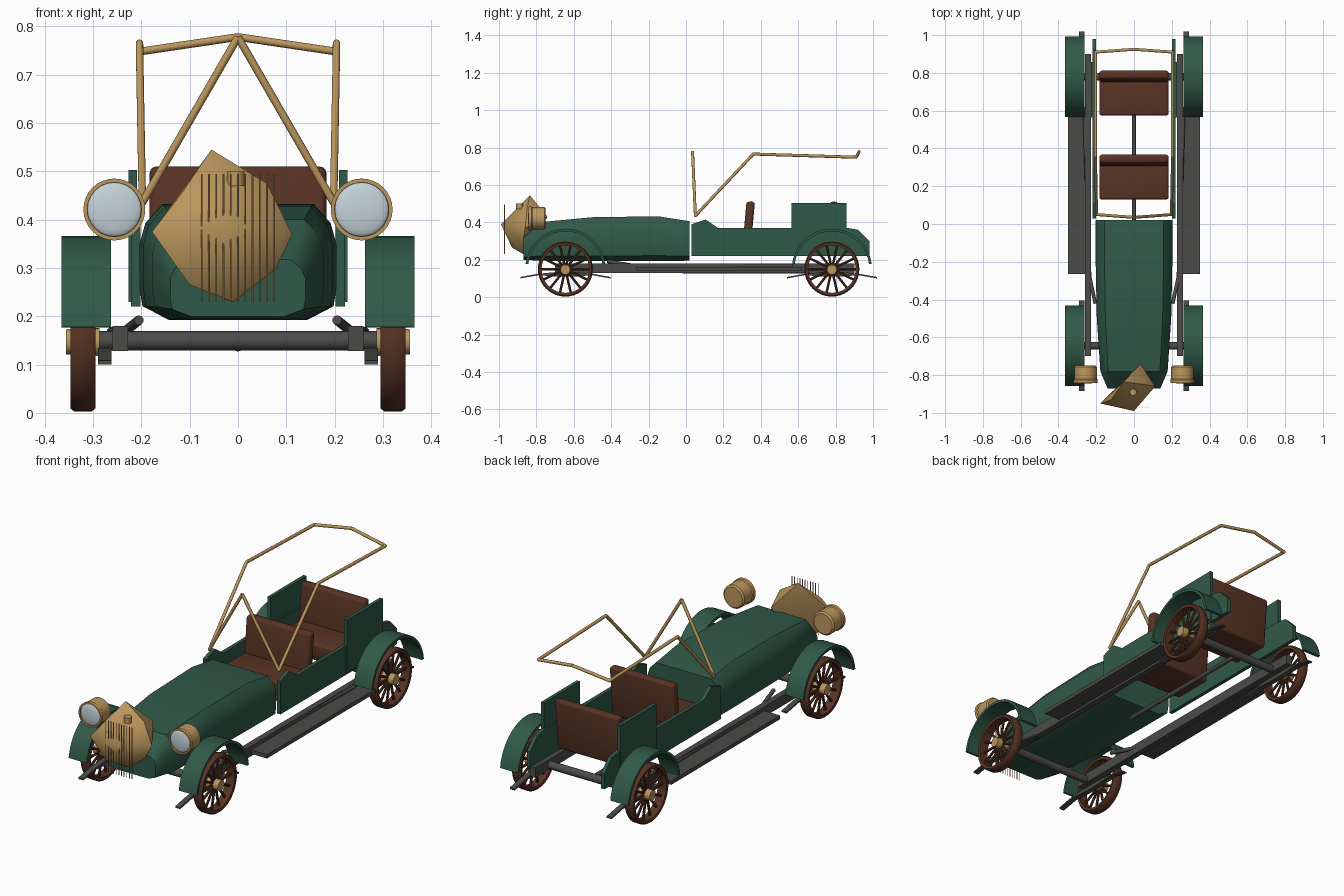
import bpy, bmesh, math
from mathutils import Vector, Matrix

old = bpy.data.objects.get("Cube")
if old:
    bpy.data.objects.remove(old, do_unlink=True)


def material(name, rgb):
    m = bpy.data.materials.new(name)
    m.use_nodes = True
    m.diffuse_color = (*rgb, 1)
    m.node_tree.nodes["Principled BSDF"].inputs["Base Color"].default_value = (*rgb, 1)
    return m


GREEN = material("dark green paint", (0.03, 0.1, 0.065))
BROWN = material("brown leather and wood", (0.1, 0.034, 0.018))
BRASS = material("brass", (0.5, 0.31, 0.11))
GREY = material("grey steel", (0.07, 0.07, 0.067))
GLASS = material("pale lamp glass", (0.55, 0.65, 0.69))


def finish(name, bm, mat, angle=None):
    """Turn a bmesh into a named object with one colour."""
    bmesh.ops.recalc_face_normals(bm, faces=bm.faces)
    me = bpy.data.meshes.new(name)
    bm.to_mesh(me)
    bm.free()
    ob = bpy.data.objects.new(name, me)
    bpy.context.collection.objects.link(ob)
    me.materials.append(mat)
    if angle:
        bpy.ops.object.select_all(action='DESELECT')
        ob.select_set(True)
        bpy.context.view_layer.objects.active = ob
        bpy.ops.object.shade_smooth_by_angle(angle=math.radians(angle))
    return ob


def add_box(bm, lo, hi):
    lo, hi = Vector(lo), Vector(hi)
    mat = Matrix.Translation((lo + hi) / 2) @ Matrix.Diagonal((*(hi - lo), 1))
    return bmesh.ops.create_cube(bm, size=1, matrix=mat)["verts"]


def box(name, lo, hi, mat, bevel=0):
    bm = bmesh.new()
    add_box(bm, lo, hi)
    if bevel:
        bmesh.ops.bevel(bm, geom=bm.edges[:], offset=bevel, segments=3, profile=0.5, affect='EDGES')
    return finish(name, bm, mat, 40 if bevel else None)


def add_rod(bm, a, b, r, sides=10, r2=None):
    a, b = Vector(a), Vector(b)
    rot = (b - a).to_track_quat('Z', 'Y').to_matrix().to_4x4()
    bmesh.ops.create_cone(bm, cap_ends=True, segments=sides, radius1=r, radius2=r2 or r,
                          depth=(b - a).length, matrix=Matrix.Translation((a + b) / 2) @ rot)


def rods(name, paths, r, mat, sides=10):
    """Straight tubes along each path, with ball joints at the bends."""
    bm = bmesh.new()
    for path in paths:
        for a, b in zip(path, path[1:]):
            add_rod(bm, a, b, r, sides)
        for p in path[1:-1]:
            bmesh.ops.create_icosphere(bm, subdivisions=2, radius=r, matrix=Matrix.Translation(p))
    return finish(name, bm, mat, 40)


def loft(bm, rings, closed=False):
    """Skin a list of rings of equal length; cap the ends unless closed."""
    vs = [[bm.verts.new(p) for p in ring] for ring in rings]
    n = len(vs[0])
    for a, b in zip(vs, vs[1:] + (vs[:1] if closed else [])):
        for i in range(n):
            bm.faces.new((a[i], a[(i + 1) % n], b[(i + 1) % n], b[i]))
    if not closed:
        bm.faces.new(vs[0])
        bm.faces.new(vs[-1])


def plate(name, outline, x0, x1, mat):
    bm = bmesh.new()
    loft(bm, [[(x, y, z) for y, z in outline] for x in (x0, x1)])
    return finish(name, bm, mat)


# Hood: one half section scaled along the length
section = [(0.7, 0), (0.97, 0.12), (1, 0.3), (1, 0.64), (0.94, 0.82), (0.77, 0.98)]
section += [(-x, z) for x, z in reversed(section)]
stations = [(-0.87, 0.14, 0.2, 0.32), (-0.78, 0.178, 0.195, 0.405), (-0.5, 0.197, 0.192, 0.432),
            (-0.15, 0.204, 0.192, 0.437), (0.02, 0.204, 0.195, 0.41)]
bm = bmesh.new()
loft(bm, [[(x * w, y, lo + z * (hi - lo)) for x, z in section] for y, w, lo, hi in stations])
finish("hood", bm, GREEN, 35)

# Radiator: tilted brass shell with upright wires
bm = bmesh.new()
for p in [(-0.178, -0.95, 0.375), (0.112, -0.86, 0.37), (0, -0.99, 0.39), (0.035, -0.74, 0.43),
          (-0.055, -0.835, 0.545), (-0.01, -0.87, 0.23), (0.06, -0.85, 0.475),
          (-0.1, -0.93, 0.265), (-0.12, -0.93, 0.45), (0.08, -0.87, 0.3)]:
    bm.verts.new(p)
bmesh.ops.convex_hull(bm, input=bm.verts[:])
finish("radiator_shell", bm, BRASS, 50)
rods("radiator_wires", [[(i * 0.015, -0.97, 0.23), (i * 0.015, -0.97, 0.495)]
                        for i in range(-5, 6)], 0.002, BRASS, 6)
rods("radiator_cap", [[(-0.005, -0.89, 0.47), (-0.005, -0.89, 0.5)]], 0.018, BRASS, 16)

# Seats: cushion and leaning back
for name, y in (("front", 0.13), ("rear", 0.575)):
    box(name + "_seat_cushion", (-0.183, y, 0.25), (0.183, y + 0.215, 0.325), BROWN, 0.012)
    back = box(name + "_seat_back", (-0.183, y + 0.17, 0.25), (0.183, y + 0.215, 0.51), BROWN, 0.014)
    for v in back.data.vertices:
        v.co.y += (v.co.z - 0.25) * 0.09

# Folding top frame
apex, rear_apex = (0, 0.035, 0.778), (0, 0.925, 0.778)
paths = []
for s in (1, -1):
    foot = (s * 0.198, 0.05, 0.435)
    paths.append([apex, foot, (s * 0.204, 0.36, 0.765), (s * 0.203, 0.91, 0.748), rear_apex])
rods("top_frame", paths, 0.008, BRASS)

# Axles and shaft
for name, y in (("front", -0.645), ("rear", 0.78)):
    rods(name + "_axle", [[(-0.3, y, 0.149), (0.3, y, 0.149)]], 0.02, GREY, 16)
rods("drive_shaft", [[(0, -0.02, 0.138), (0, 0.78, 0.138)]], 0.011, GREY)

side_outline = [(0.03, 0.22), (0.03, 0.39), (0.105, 0.415), (0.17, 0.37), (0.86, 0.37),
                (0.92, 0.36), (0.98, 0.3), (0.98, 0.22)]

for side, s in (("left", 1), ("right", -1)):
    # Tub sides and raised rear panels
    plate(side + "_tub_side", side_outline, s * 0.202, s * 0.221, GREEN)
    box(side + "_rear_panel", (s * 0.209, 0.565, 0.23), (s * 0.227, 0.857, 0.503), GREEN)

    # Frame rail, running board and exhaust rod
    box(side + "_frame_rail", (s * 0.228, -0.7, 0.128), (s * 0.26, 0.9, 0.18), GREY)
    box(side + "_running_board", (s * 0.255, -0.265, 0.14), (s * 0.35, 0.62, 0.16), GREY)
    rods(side + "_side_rod", [[(s * 0.262, 0.57, 0.168), (s * 0.235, -0.28, 0.168),
                               (s * 0.205, -0.42, 0.192)]], 0.01, GREY)

    # Headlamp with domed glass
    bm = bmesh.new()
    profile = [(0.052, -0.75), (0.06, -0.757), (0.06, -0.82), (0.064, -0.825),
               (0.064, -0.842), (0.056, -0.842), (0.056, -0.832)]
    loft(bm, [[(s * 0.256 + r * math.cos(t * math.tau / 32), y, 0.421 + r * math.sin(t * math.tau / 32))
               for t in range(32)] for r, y in profile])
    finish(side + "_headlamp", bm, BRASS, 35)
    bm = bmesh.new()
    bmesh.ops.create_uvsphere(bm, u_segments=32, v_segments=12, radius=0.056,
                              matrix=Matrix.Translation((s * 0.256, -0.834, 0.421))
                              @ Matrix.Diagonal((1, 0.2, 1, 1)))
    finish(side + "_lamp_glass", bm, GLASS, 60)

    for end, y in (("front", -0.645), ("rear", 0.78)):
        name = end + "_" + side
        # Wheel rim
        bm = bmesh.new()
        rim = [(0.297, 0.127), (0.345, 0.127), (0.347, 0.141), (0.339, 0.147), (0.303, 0.147), (0.295, 0.141)]
        loft(bm, [[(s * x, y + r * math.cos(t * math.tau / 40), 0.15 + r * math.sin(t * math.tau / 40))
                   for x, r in rim] for t in range(40)], closed=True)
        finish(name + "_wheel_rim", bm, BROWN, 40)
        # Spokes
        bm = bmesh.new()
        for i in range(14):
            a = i * math.tau / 14
            c, d = math.cos(a), math.sin(a)
            add_rod(bm, (s * 0.321, y + 0.02 * c, 0.15 + 0.02 * d),
                    (s * 0.321, y + 0.132 * c, 0.15 + 0.132 * d), 0.0065, 8)
        finish(name + "_spokes", bm, BROWN, 40)
        # Hub
        bm = bmesh.new()
        add_rod(bm, (s * 0.287, y, 0.147), (s * 0.356, y, 0.147), 0.029, 20, 0.026)
        finish(name + "_hub", bm, BRASS, 40)
        # Fender arch
        bm = bmesh.new()
        rings = []
        for i in range(21):
            a = math.radians(7 + i * 166 / 20)
            rings.append([(s * x, y + r * math.cos(a), 0.152 + r * math.sin(a))
                          for x, r in ((0.263, 0.2), (0.365, 0.2), (0.365, 0.214), (0.263, 0.214))])
        loft(bm, rings)
        finish(name + "_fender", bm, GREEN, 35)
        # Leaf spring, bowed along its length
        outline = [(y + t * 0.24, 0.135 - 0.027 * t * t) for t in (-1, -0.6, -0.2, 0.2, 0.6, 1)]
        outline += [(p, z - 0.008 - 0.016 * (abs(p - y) < 0.1)) for p, z in reversed(outline)]
        plate(name + "_leaf_spring", outline, s * 0.262, s * 0.29, GREY)
